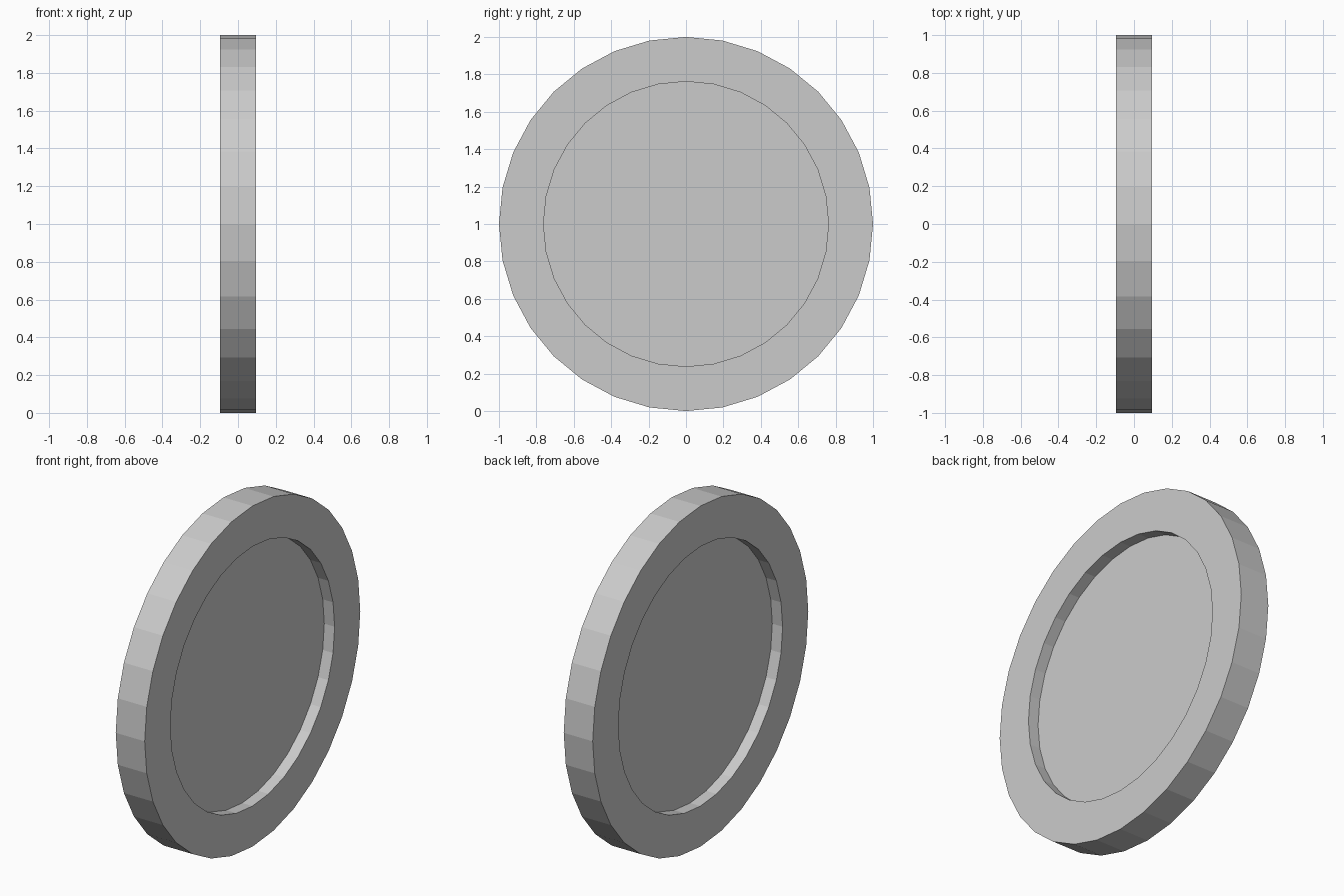
import bpy, bmesh, math

if "Cube" in bpy.data.objects:
    bpy.data.objects.remove(bpy.data.objects["Cube"])

SIDES = 32
R_OUT, R_IN = 1.0, 0.762
HALF, WEB = 0.094, 0.027   # half thickness of rim and of recessed centre

bm = bmesh.new()


def ring(x, r):
    return [bm.verts.new((x, r * math.sin(2 * math.pi * i / SIDES),
                          1 + r * math.cos(2 * math.pi * i / SIDES)))
            for i in range(SIDES)]


# Rim profile swept round the x axis, from one recess floor to the other
profile = [(-WEB, R_IN), (-HALF, R_IN), (-HALF, R_OUT),
           (HALF, R_OUT), (HALF, R_IN), (WEB, R_IN)]
rings = [ring(x, r) for x, r in profile]
for a, b in zip(rings, rings[1:]):
    for i in range(SIDES):
        j = (i + 1) % SIDES
        bm.faces.new((a[i], a[j], b[j], b[i]))

# Flat recess floors
bm.faces.new(rings[0])
bm.faces.new(rings[-1])
bmesh.ops.recalc_face_normals(bm, faces=bm.faces)

mesh = bpy.data.meshes.new("recessed_disc")
bm.to_mesh(mesh)
bm.free()
disc = bpy.data.objects.new("recessed_disc", mesh)
bpy.context.collection.objects.link(disc)
